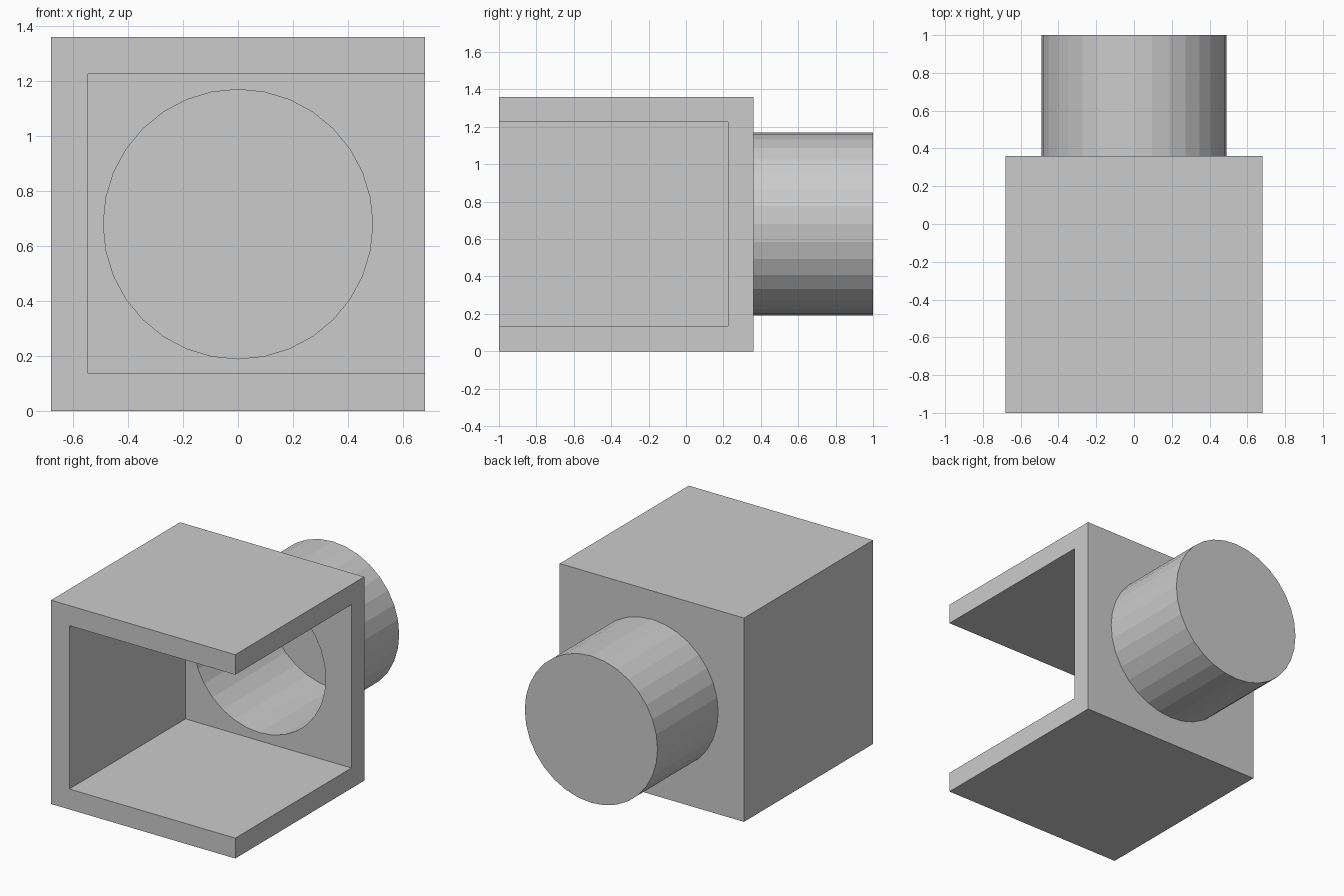
import bpy, bmesh, math
from mathutils import Matrix, Vector

if "Cube" in bpy.data.objects:
    bpy.data.objects.remove(bpy.data.objects["Cube"])

AXIS_Z, RADIUS, SIDES = 0.68, 0.49, 32


def make_object(name, bm):
    mesh = bpy.data.meshes.new(name)
    bm.to_mesh(mesh)
    bm.free()
    obj = bpy.data.objects.new(name, mesh)
    bpy.context.collection.objects.link(obj)
    return obj


def box(name, low, high):
    low, high = Vector(low), Vector(high)
    bm = bmesh.new()
    bmesh.ops.create_cube(bm, size=1, matrix=Matrix.Translation((low + high) / 2)
                          @ Matrix.Diagonal((*(high - low), 1)))
    return make_object(name, bm)


def cylinder(name, y0, y1, open_front=False):
    bm = bmesh.new()
    bmesh.ops.create_cone(
        bm, cap_ends=True, segments=SIDES, radius1=RADIUS, radius2=RADIUS, depth=y1 - y0,
        matrix=Matrix.Translation((0, (y0 + y1) / 2, AXIS_Z)) @ Matrix.Rotation(math.pi / 2, 4, 'X'))
    bm.normal_update()
    if open_front:
        caps = [f for f in bm.faces if f.normal.y < -0.9]
        bmesh.ops.delete(bm, geom=caps, context='FACES')
    return make_object(name, bm)


def cut(target, cutter):
    mod = target.modifiers.new(cutter.name, 'BOOLEAN')
    mod.operation = 'DIFFERENCE'
    mod.solver = 'EXACT'
    mod.object = cutter
    cutter.hide_render = True
    cutter.hide_set(True)


# Box housing, open at the front and right, with a round hole in the back wall
housing = box("housing", (-0.68, -1.0, 0.0), (0.68, 0.36, 1.36))
cut(housing, box("cavity_cutter", (-0.545, -1.2, 0.136), (0.9, 0.225, 1.226)))
cut(housing, cylinder("hole_cutter", 0.1, 0.5))

# Thin hollow tube behind the hole, closed at its far end
cylinder("rear_tube", 0.36, 1.0, open_front=True)
